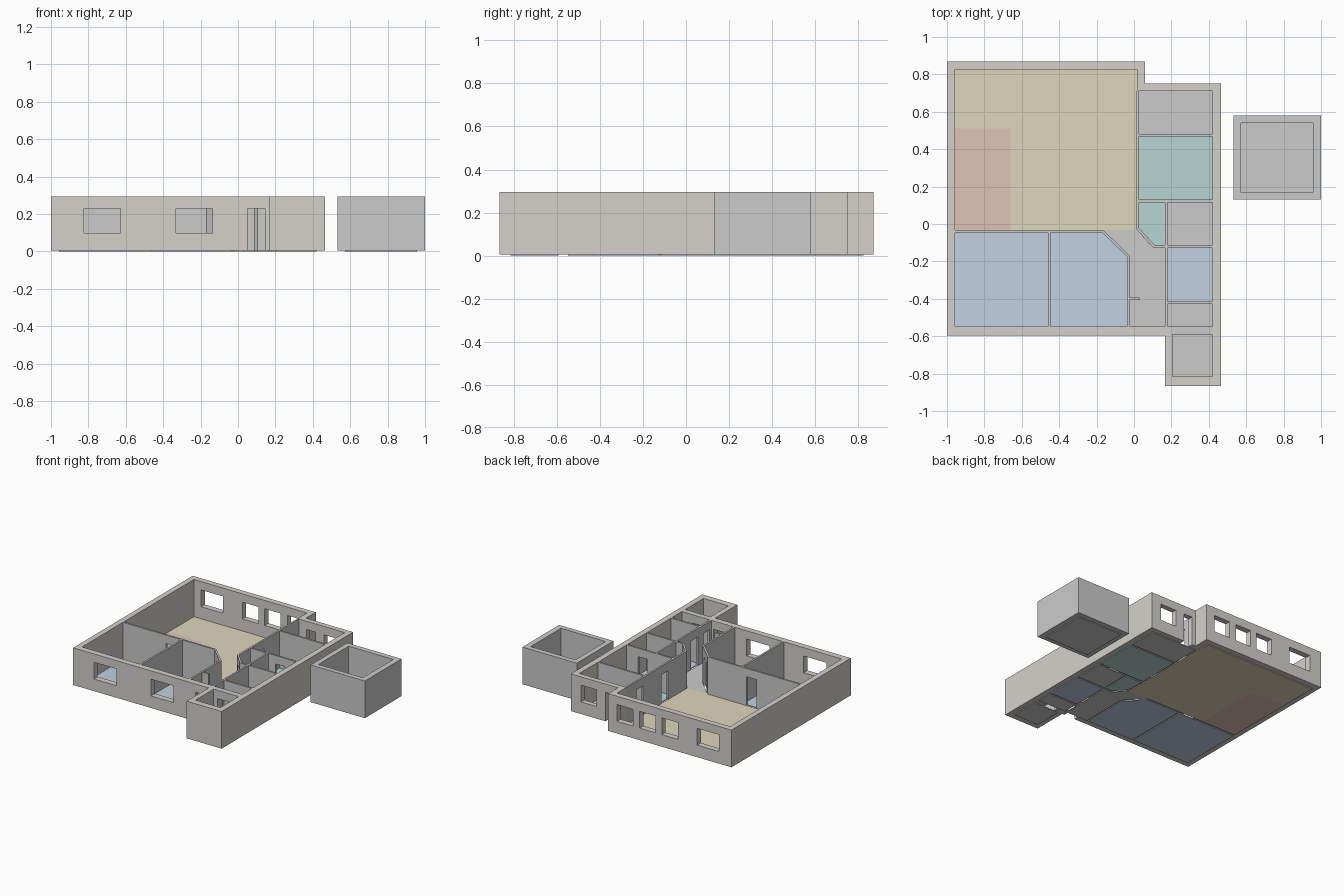
import bpy, bmesh
from math import radians
from mathutils import Vector, Matrix

if "Cube" in bpy.data.objects:
    bpy.data.objects.remove(bpy.data.objects["Cube"])

Z0, TOP, DOOR_TOP, SILL = 0.006, 0.295, 0.23, 0.10


def material(name, rgb):
    m = bpy.data.materials.new(name)
    m.diffuse_color = (*rgb, 1)
    m.use_nodes = True
    m.node_tree.nodes["Principled BSDF"].inputs["Base Color"].default_value = m.diffuse_color
    return m


def prism(name, outline, z0, z1, mat=None):
    """Extrude a plan outline between two heights."""
    bm = bmesh.new()
    f = bm.faces.new([bm.verts.new((x, y, z0)) for x, y in outline])
    r = bmesh.ops.extrude_face_region(bm, geom=[f])
    bmesh.ops.translate(bm, vec=(0, 0, z1 - z0),
                        verts=[v for v in r['geom'] if isinstance(v, bmesh.types.BMVert)])
    bmesh.ops.recalc_face_normals(bm, faces=bm.faces)
    me = bpy.data.meshes.new(name)
    bm.to_mesh(me)
    bm.free()
    ob = bpy.data.objects.new(name, me)
    bpy.context.collection.objects.link(ob)
    if mat:
        me.materials.append(mat)
    return ob


def rect(x0, x1, y0, y1):
    return [(x0, y0), (x1, y0), (x1, y1), (x0, y1)]


def ribbon(pts, t=0.014):
    """Outline of a wall of thickness t along a polyline, mitred at bends."""
    p = [Vector(q) for q in pts]
    n = []
    for a, b in zip(p, p[1:]):
        d = (b - a).normalized()
        n.append(Vector((-d.y, d.x)))
    left, right = [], []
    for i, q in enumerate(p):
        a, b = n[max(i - 1, 0)], n[min(i, len(n) - 1)]
        off = (a + b) / (1 + a.dot(b)) * t / 2
        left.append(q + off)
        right.append(q - off)
    return [tuple(q) for q in left + right[::-1]]


def cut(ob, cutter):
    m = ob.modifiers.new("cut", 'BOOLEAN')
    m.operation, m.solver, m.object = 'DIFFERENCE', 'EXACT', cutter
    bpy.context.view_layer.objects.active = ob
    bpy.ops.object.modifier_apply(modifier=m.name)
    bpy.data.objects.remove(cutter)


def opening(ob, x, y, width, angle=0, sill=-0.02, depth=0.09):
    """Cut a door (default) or window centred at x, y, along the given angle."""
    rot = Matrix.Rotation(radians(angle), 2)
    w, d = width / 2, depth / 2
    pts = [tuple(rot @ Vector(q) + Vector((x, y))) for q in rect(-w, w, -d, d)]
    c = prism("opening_cutter", pts, sill, DOOR_TOP)
    c.hide_render = True
    cut(ob, c)


outer_grey = material("outer_grey", (0.66, 0.64, 0.60))
tan = material("tan", (0.74, 0.67, 0.50))
rose = material("rose", (0.74, 0.54, 0.47))
blue = material("blue", (0.54, 0.64, 0.75))
teal = material("teal", (0.48, 0.67, 0.65))

# Outer walls of the house
shell = prism("outer_walls", [(-1, -.595), (.165, -.595), (.165, -.865), (.465, -.865),
                              (.465, .75), (.06, .75), (.06, .87), (-1, .87)], Z0, TOP, outer_grey)
cut(shell, prism("interior_cutter", [(-.957, -.548), (.205, -.548), (.205, -.815), (.42, -.815),
                                     (.42, .71), (.015, .71), (.015, .825), (-.957, .825)], -.1, .5))
for x, y, w in [(-.725, -.57, .195), (-.235, -.57, .195), (-.80, .848, .19),
                (-.47, .848, .138), (-.28, .848, .138), (-.085, .848, .138), (.31, .73, .135)]:
    opening(shell, x, y, w, sill=SILL)
opening(shell, .098, -.57, .095)   # front door
opening(shell, .13, .73, .075)     # back door

# Separate store building
store = prism("store_walls", rect(.533, 1, .13, .58), Z0, TOP)
cut(store, prism("store_cutter", rect(.573, .957, .168, .54), -.1, .5))

# Inner partitions: path, then doors as (x, y, width, angle)
partitions = {
    "bedroom_wall": ([(-.957, -.04), (-.166, -.04), (-.03, -.173), (-.03, -.548)],
                     [(-.54, -.04, .09, 0), (-.098, -.107, .09, -44.4)]),
    "bedroom_divider": ([(-.453, -.047), (-.453, -.548)], []),
    "service_wall": ([(.02, .71), (.02, -.026), (.107, -.12), (.42, -.12)],
                     [(.02, .55, .08, 90), (.02, .24, .08, 90), (.063, -.073, .08, -47.2)]),
    "hall_wall": ([(.172, -.127), (.172, -.548)],
                  [(.172, -.34, .08, 90), (.172, -.485, .075, 90)]),
    "kitchen_wall": ([(.027, .475), (.42, .475)], []),
    "bath_wall": ([(.027, .123), (.42, .123)], [(.28, .123, .08, 0)]),
    "closet_wall": ([(.172, .116), (.172, -.113)], []),
    "pantry_wall": ([(.179, -.422), (.42, -.422)], []),
    "hall_stub": ([(-.023, -.4), (.03, -.4)], []),
}
for name, (path, doors) in partitions.items():
    wall = prism(name, ribbon(path), Z0, TOP)
    for d in doors:
        opening(wall, *d, depth=.05)
porch_wall = prism("porch_wall", rect(.205, .42, -.592, -.548), Z0, TOP)
opening(porch_wall, .285, -.57, .09)

# Floors
floors = {
    "living_floor": ([(-.66, -.033), (.015, -.033), (.015, .825), (-.957, .825),
                      (-.957, .51), (-.66, .51)], tan),
    "living_corner_floor": (rect(-.957, -.66, -.033, .51), rose),
    "hall_floor": ([(-.025, -.548), (.165, -.548), (.165, -.127), (.103, -.127), (.017, -.033),
                    (-.163, -.033), (-.025, -.17)], None),
    "bedroom_floor_left": (rect(-.957, -.46, -.548, -.047), blue),
    "bedroom_floor_right": ([(-.447, -.548), (-.036, -.548), (-.036, -.176),
                             (-.168, -.047), (-.447, -.047)], blue),
    "kitchen_floor": (rect(.027, .42, .482, .71), None),
    "bath_floor": (rect(.027, .42, .13, .468), teal),
    "toilet_floor": ([(.11, -.113), (.165, -.113), (.165, .116), (.027, .116), (.027, -.023)], teal),
    "closet_floor": (rect(.179, .42, -.113, .116), None),
    "study_floor": (rect(.179, .42, -.415, -.127), blue),
    "pantry_floor": (rect(.179, .42, -.548, -.429), None),
    "porch_floor": (rect(.205, .42, -.815, -.592), None),
    "store_floor": (rect(.573, .957, .168, .54), None),
}
for name, (outline, mat) in floors.items():
    prism(name, outline, 0, Z0, mat)
